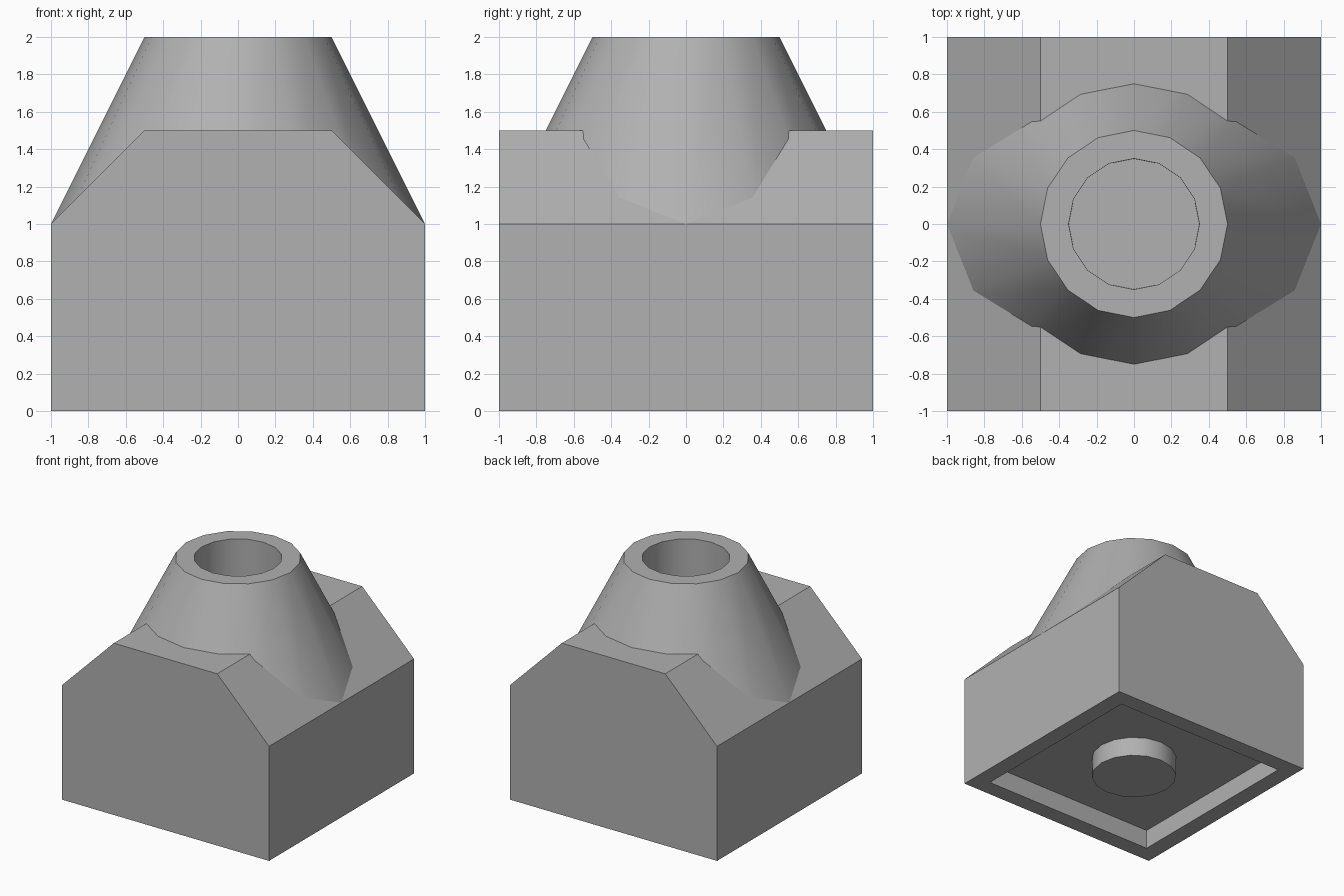
import bpy, bmesh
from math import cos, sin, tau

if "Cube" in bpy.data.objects:
    bpy.data.objects.remove(bpy.data.objects["Cube"])

SIDES = 16
WELL = 0.35      # radius of the well and of the peg under it
DEPTH = 0.17     # depth of the underside recess

grey = bpy.data.materials.new("mid_grey")
grey.diffuse_color = (0.44, 0.44, 0.44, 1)
grey.use_nodes = True
grey.node_tree.nodes["Principled BSDF"].inputs["Base Color"].default_value = grey.diffuse_color


def add_object(name, bm):
    mesh = bpy.data.meshes.new(name)
    bm.to_mesh(mesh)
    bm.free()
    mesh.materials.append(grey)
    obj = bpy.data.objects.new(name, mesh)
    bpy.context.collection.objects.link(obj)
    return obj


def lathe(name, profile):
    """Revolve (radius, z) points round z; radius 0 collapses to a centre point."""
    bm = bmesh.new()
    rings = [[bm.verts.new((r * cos(tau * i / SIDES), r * sin(tau * i / SIDES), z))
              for i in range(SIDES)] for r, z in profile]
    for a, b in zip(rings, rings[1:]):
        for i in range(SIDES):
            j = (i + 1) % SIDES
            bm.faces.new((a[i], a[j], b[j], b[i]))
    bmesh.ops.remove_doubles(bm, verts=bm.verts[:], dist=1e-5)
    return add_object(name, bm)


def prism(name, outline, half):
    """Extrude an (x, z) outline from y = -half to y = half."""
    bm = bmesh.new()
    face = bm.faces.new([bm.verts.new((x, -half, z)) for x, z in outline])
    ext = bmesh.ops.extrude_face_region(bm, geom=[face])
    moved = [v for v in ext["geom"] if isinstance(v, bmesh.types.BMVert)]
    bmesh.ops.translate(bm, verts=moved, vec=(0, 2 * half, 0))
    bmesh.ops.recalc_face_normals(bm, faces=bm.faces[:])
    return add_object(name, bm)


def smooth(obj):
    bpy.ops.object.select_all(action='DESELECT')
    obj.select_set(True)
    bpy.context.view_layer.objects.active = obj
    bpy.ops.object.shade_smooth_by_angle(angle=0.52)


# Block with two sloped shoulders
block = prism("block", [(-1, 0), (1, 0), (1, 1), (0.5, 1.5), (-0.5, 1.5), (-1, 1)], 1)

# Cutters: square underside recess and the round well
recess = prism("recess_cutter", [(-0.85, -0.5), (0.85, -0.5), (0.85, DEPTH), (-0.85, DEPTH)], 0.85)
r = WELL + 0.002
well = lathe("well_cutter", [(0, -1), (r, -1), (r, 3), (0, 3)])
for cutter in (recess, well):
    mod = block.modifiers.new(cutter.name, 'BOOLEAN')
    mod.operation = 'DIFFERENCE'
    mod.solver = 'EXACT'
    mod.object = cutter
    cutter.hide_render = True
    cutter.display_type = 'WIRE'

# Cone with rim and deep well
smooth(lathe("cone", [(1, 1), (0.5, 2), (WELL, 2), (WELL, DEPTH), (WELL - 0.001, 0.01), (0, 0.01)]))

# Peg closing the well below
smooth(lathe("underside_peg", [(0, 0), (WELL, 0), (WELL, DEPTH)]))
